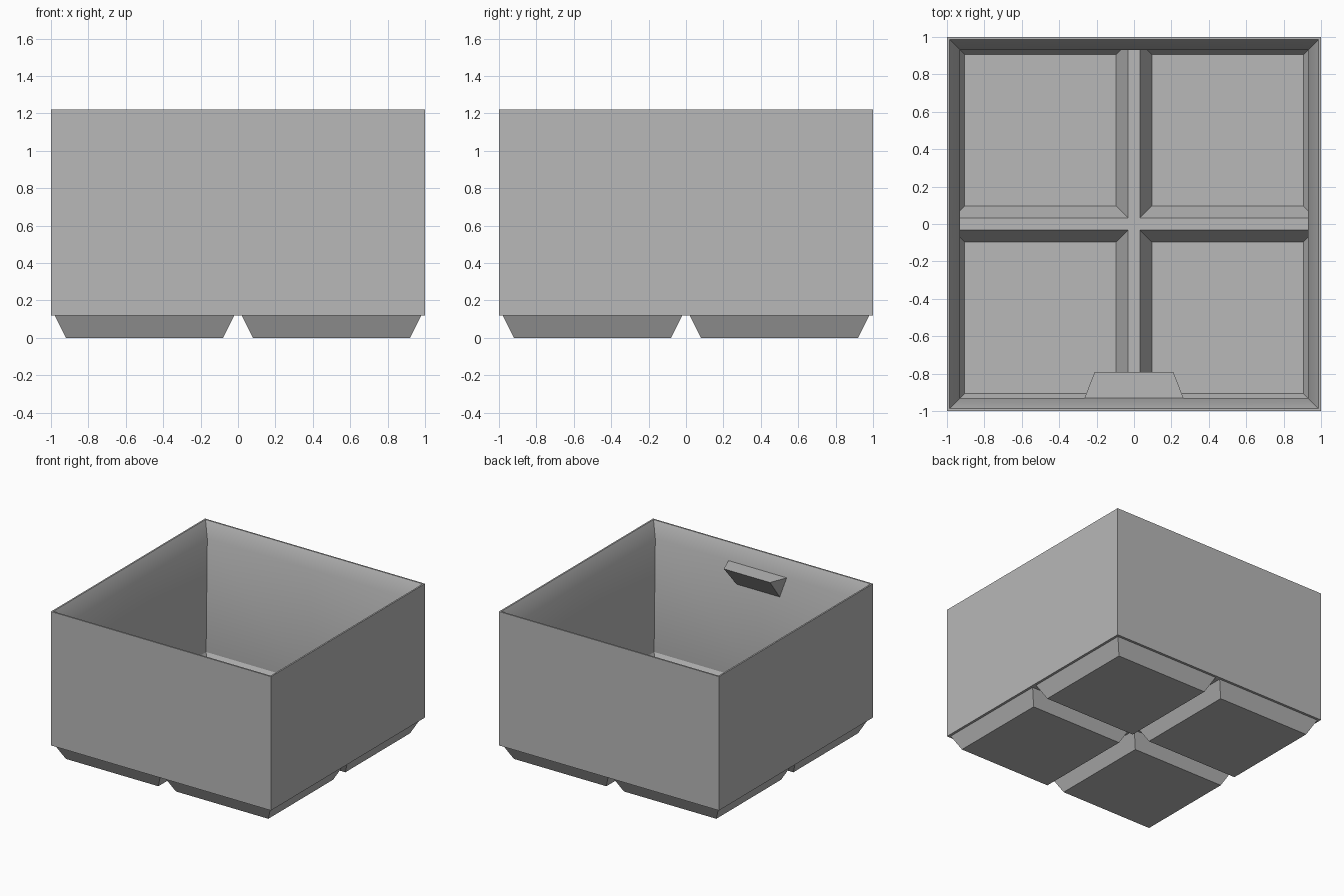
import bpy, bmesh

cube = bpy.data.objects.get("Cube")
if cube:
    bpy.data.objects.remove(cube)

# One plain grey for everything
grey = bpy.data.materials.new("grey plastic")
grey.use_nodes = True
colour = (0.48, 0.48, 0.48, 1)
grey.diffuse_color = colour
grey.node_tree.nodes["Principled BSDF"].inputs["Base Color"].default_value = colour

TOP, BASE, SKIN = 1.22, 0.12, 0.025
LEDGE = BASE + SKIN
WALL, LIP, RIM = 0.967, 0.93, 0.987
RIDGE = 0.033


def make_object(name, bm):
    mesh = bpy.data.meshes.new(name)
    bm.to_mesh(mesh)
    bm.free()
    mesh.materials.append(grey)
    obj = bpy.data.objects.new(name, mesh)
    bpy.context.collection.objects.link(obj)
    return obj


def loft(bm, rows, closed=False):
    """Skin successive rows of points and return the vertices by row."""
    vs = [[bm.verts.new(p) for p in row] for row in rows]
    n = len(rows[0])
    for a, b in zip(vs, vs[1:]):
        for i in range(n if closed else n - 1):
            j = (i + 1) % n
            bm.faces.new((a[i], a[j], b[j], b[i]))
    return vs


def square(lo, hi, z):
    return [(lo, lo, z), (hi, lo, z), (hi, hi, z), (lo, hi, z)]


def corner(r, z):
    return [(r, 0, z), (r, r, z), (0, r, z)]


# Bin: one quarter, mirrored both ways
bm = bmesh.new()

# Tapered foot and the flat underside around it
foot = loft(bm, [square(0.08, 0.92, 0), square(0.02, 0.98, BASE),
                 square(0, 1, BASE)], closed=True)
bm.faces.new(reversed(foot[0]))

# Outer wall, thin rim, sloping lip and inner wall
loft(bm, [corner(1, BASE), corner(1, TOP), corner(RIM, TOP),
          corner(LIP, 1.1), corner(WALL, LEDGE)])

# Floor pocket following the foot
pocket = loft(bm, [square(RIDGE, WALL, LEDGE), square(0.095, 0.905, SKIN)], closed=True)
bm.faces.new(pocket[1])

# Flat top of the cross ridge between pockets
loft(bm, [[(0, WALL, LEDGE), (0, 0, LEDGE), (WALL, 0, LEDGE)],
          [(RIDGE, WALL, LEDGE), (RIDGE, RIDGE, LEDGE), (WALL, RIDGE, LEDGE)]])

bmesh.ops.remove_doubles(bm, verts=bm.verts, dist=0.0001)
storage_bin = make_object("storage_bin", bm)
mirror = storage_bin.modifiers.new("Mirror", "MIRROR")
mirror.use_axis = (True, True, False)
bpy.context.view_layer.objects.active = storage_bin
storage_bin.select_set(True)
bpy.ops.object.shade_smooth_by_angle(angle=0.53)

# Wedge-shaped tab inside the front wall
bm = bmesh.new()
back_l, back_r, edge_r, edge_l, low_l, low_r = [bm.verts.new(p) for p in (
    (-0.27, -0.945, 1.098), (0.27, -0.945, 1.098),
    (0.21, -0.79, 1.098), (-0.21, -0.79, 1.098),
    (-0.195, -0.945, 0.91), (0.195, -0.945, 0.91))]
for face in ((back_l, back_r, edge_r, edge_l), (edge_l, edge_r, low_r, low_l),
             (back_l, edge_l, low_l), (back_r, low_r, edge_r),
             (back_l, low_l, low_r, back_r)):
    bm.faces.new(face)
bmesh.ops.recalc_face_normals(bm, faces=bm.faces)
make_object("front_tab", bm)
